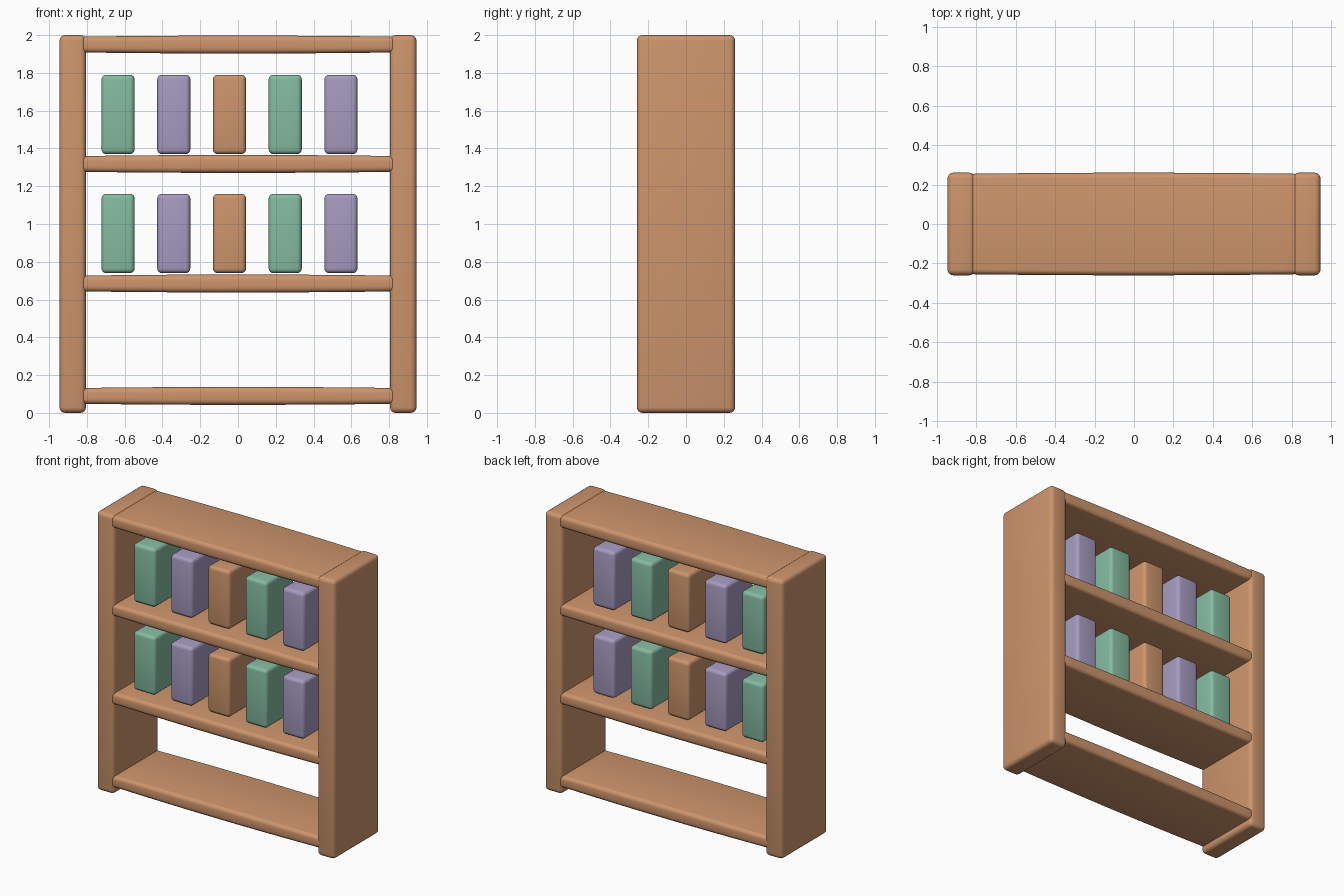
import bpy, bmesh, math

if "Cube" in bpy.data.objects:
    bpy.data.objects.remove(bpy.data.objects["Cube"])


def material(name, rgb):
    m = bpy.data.materials.new(name)
    lin = [((c / 255 + 0.055) / 1.055) ** 2.4 for c in rgb]
    m.diffuse_color = (*lin, 1)
    m.use_nodes = True
    m.node_tree.nodes["Principled BSDF"].inputs["Base Color"].default_value = m.diffuse_color
    return m


WOOD = material("warm wood", (205, 149, 108))
GREEN = material("sage green", (133, 187, 161))
PURPLE = material("soft purple", (166, 155, 192))


def rounded_box(name, centre, size, radius, mat, bulge=0.0):
    """Box with rounded edges; bulge thickens the middle along x."""
    bm = bmesh.new()
    bmesh.ops.create_cube(bm, size=1)
    for v in bm.verts:
        v.co = [v.co[i] * size[i] for i in range(3)]
    bmesh.ops.bevel(bm, geom=bm.edges[:], offset=radius, segments=4,
                    profile=0.5, affect='EDGES', clamp_overlap=True)
    if bulge:
        half = size[0] / 2
        for k in range(-4, 5):
            bmesh.ops.bisect_plane(bm, geom=bm.verts[:] + bm.edges[:] + bm.faces[:],
                                   plane_co=(k * half * 0.22, 0, 0), plane_no=(1, 0, 0))
        for v in bm.verts:
            grow = bulge * (1 - (v.co.x / half) ** 2)
            v.co.y *= 1 + grow / (size[1] / 2)
            v.co.z *= 1 + grow / (size[2] / 2)
    mesh = bpy.data.meshes.new(name)
    bm.to_mesh(mesh)
    bm.free()
    mesh.materials.append(mat)
    obj = bpy.data.objects.new(name, mesh)
    obj.location = centre
    bpy.context.collection.objects.link(obj)
    bpy.ops.object.select_all(action='DESELECT')
    obj.select_set(True)
    bpy.context.view_layer.objects.active = obj
    bpy.ops.object.shade_smooth_by_angle(angle=math.radians(40))
    return obj


# Side panels
for side, sx in (("left", -1), ("right", 1)):
    rounded_box(side + "_side_panel", (sx * 0.875, 0, 1.0), (0.14, 0.52, 2.0), 0.03, WOOD)

# Shelves, slightly thicker in the middle
for i, z in enumerate((0.09, 0.685, 1.318, 1.95)):
    rounded_box(f"shelf_{i + 1}", (0, 0, z), (1.70, 0.508, 0.083), 0.025, WOOD, bulge=0.006)

# Two rows of blocky books
for row, z in enumerate((0.95, 1.58)):
    for i, mat in enumerate((GREEN, PURPLE, WOOD, GREEN, PURPLE)):
        rounded_box(f"book_{row + 1}_{i + 1}", (-0.635 + 0.295 * i, 0, z),
                    (0.175, 0.32, 0.42), 0.025, mat)
